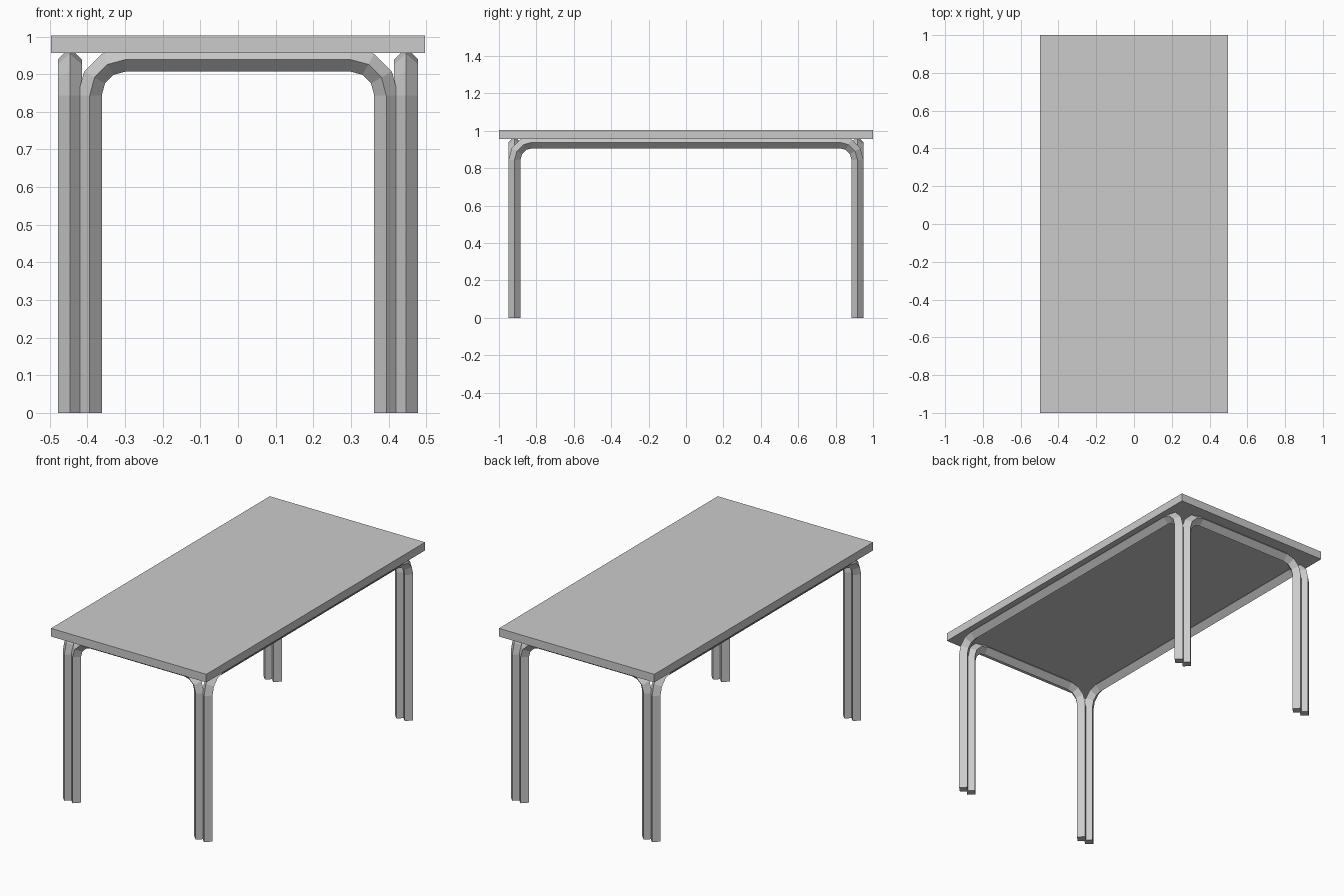
import bpy, bmesh, math
from mathutils import Vector

if "Cube" in bpy.data.objects:
    bpy.data.objects.remove(bpy.data.objects["Cube"])

R = 0.032        # half diagonal of the diamond-section bar
BEND = 0.095     # centreline bend radius
BEND_Z = 0.844   # height where the bend starts


def make_object(name, bm):
    bmesh.ops.recalc_face_normals(bm, faces=bm.faces)
    me = bpy.data.meshes.new(name)
    bm.to_mesh(me)
    bm.free()
    ob = bpy.data.objects.new(name, me)
    bpy.context.collection.objects.link(ob)
    return ob


def bent_frame(name, half_span, along, offset):
    """U-shaped diamond bar: two legs joined by a rail under the top."""
    cx = half_span - BEND
    # stations: (centre u, centre z, outward direction in the frame plane)
    stations = [(half_span, 0, 1, 0)]
    for i in range(4):
        a = math.radians(30 * i)
        c, s = math.cos(a), math.sin(a)
        stations.append((cx + BEND * c, BEND_Z + BEND * s, c, s))
    stations += [(-u, z, -du, dz) for u, z, du, dz in reversed(stations)]

    bm = bmesh.new()
    rings = []
    for u, z, du, dz in stations:
        ring = []
        for out, side in ((R, 0), (0, R), (-R, 0), (0, -R)):
            p, q = u + du * out, offset + side
            co = (p, q, z + dz * out) if along == 'X' else (q, p, z + dz * out)
            ring.append(bm.verts.new(Vector(co)))
        rings.append(ring)
    for a, b in zip(rings, rings[1:]):
        for k in range(4):
            n = (k + 1) % 4
            bm.faces.new((a[k], a[n], b[n], b[k]))
    bm.faces.new(rings[0])
    bm.faces.new(rings[-1])
    return make_object(name, bm)


# Table top slab
bm = bmesh.new()
bmesh.ops.create_cube(bm, size=1)
for v in bm.verts:
    v.co = (v.co.x * 0.994, v.co.y * 2, 0.98 + v.co.z * 0.047)
make_object("table_top", bm)

# Short frames across the ends, long frames along the sides
bent_frame("front_leg_frame", 0.394, 'X', -0.917)
bent_frame("back_leg_frame", 0.394, 'X', 0.917)
bent_frame("left_leg_frame", 0.917, 'Y', -0.447)
bent_frame("right_leg_frame", 0.917, 'Y', 0.447)
